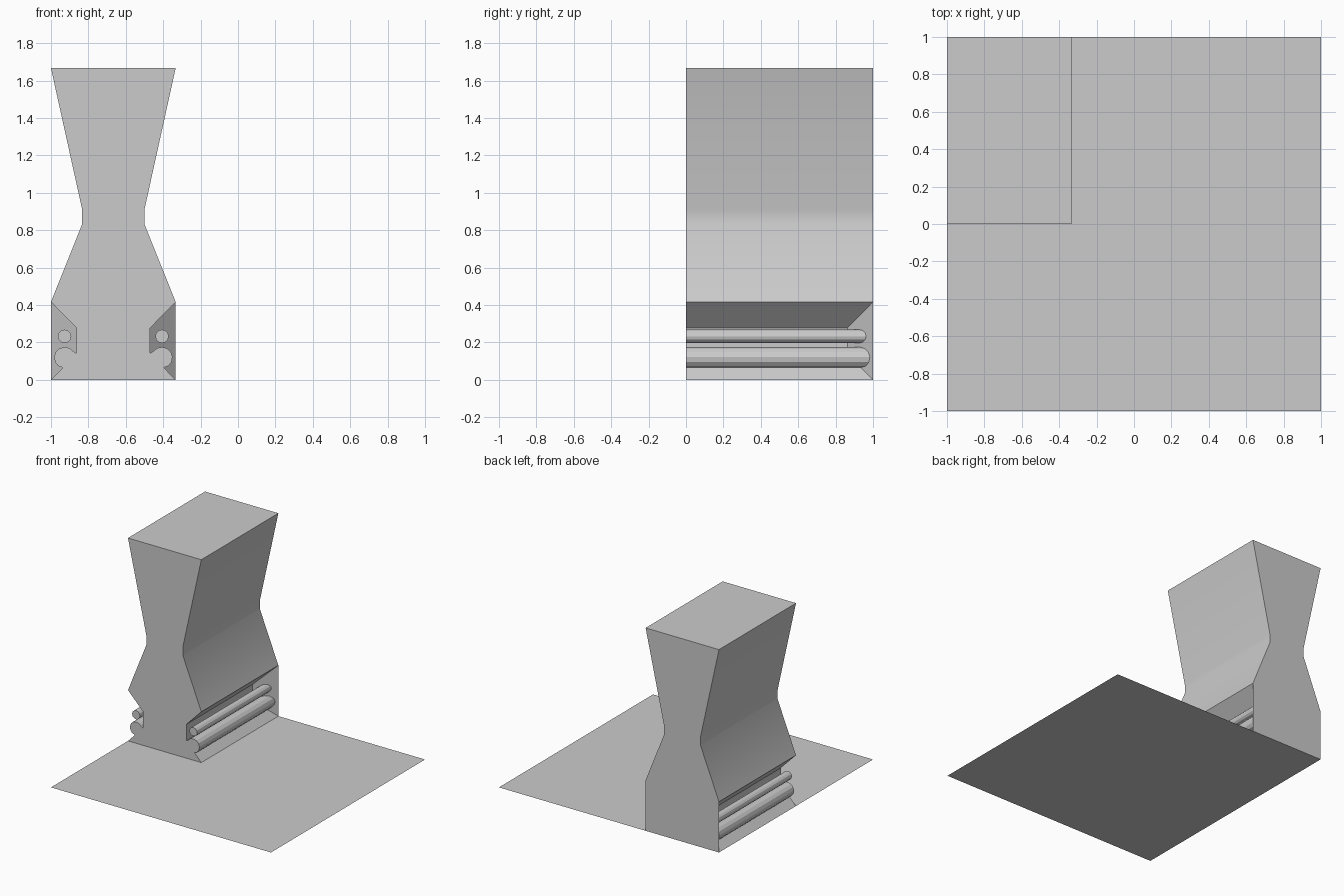
import bpy, bmesh
from math import sin, cos, radians

if "Cube" in bpy.data.objects:
    bpy.data.objects.remove(bpy.data.objects["Cube"])

CX, HALF = -2 / 3, 1 / 3          # tower centre line and half width


def point(side, d, y, z):
    """d is the depth measured inward from the tower's outer side."""
    return (CX + side * (HALF - d), y, z)


def arc(d, z, r, start, end, steps):
    angles = [radians(start + (end - start) * i / steps) for i in range(steps + 1)]
    return [(d + r * cos(a), z + r * sin(a)) for a in angles]


def finish(name, bm, angle=None):
    mesh = bpy.data.meshes.new(name)
    bm.to_mesh(mesh)
    bm.free()
    ob = bpy.data.objects.new(name, mesh)
    bpy.context.collection.objects.link(ob)
    if angle:
        bpy.ops.object.select_all(action='DESELECT')
        ob.select_set(True)
        bpy.context.view_layer.objects.active = ob
        bpy.ops.object.shade_smooth_by_angle(angle=radians(angle))
    return ob


# Floor plate
bm = bmesh.new()
bmesh.ops.create_grid(bm, x_segments=1, y_segments=1, size=1)
finish("floor_plate", bm)

# Half profile: base moulding (bead in a recess), then flared waist
bead = arc(0.074, 0.119, 0.057, -100, -325, 8)
mould = [(0, 0), (0.064, 0.066)] + bead[1:] + [(0.137, 0.142), (0.137, 0.277), (0, 0.417)]
waist = [(0.167, 0.833), (0.167, 0.91), (0, 1.667)]

# Tower: profile swept along y, moulding ends on a 45 degree mitre
bm = bmesh.new()
fronts, backs, walls = {}, {}, {}
n = len(mould)
for side in (-1, 1):
    prof = mould + waist
    fronts[side] = [bm.verts.new(point(side, d, 0, z)) for d, z in prof]
    backs[side] = [bm.verts.new(point(side, d, 1 - d if i < n else 1, z))
                   for i, (d, z) in enumerate(prof)]
    bm.faces.new(backs[side][:n])                       # mitre face
    walls[side] = [backs[side][0]] + backs[side][n - 1:]
front = fronts[1] + fronts[-1][::-1]
back = backs[1] + backs[-1][::-1]
bm.faces.new(front)
bm.faces.new(walls[1] + walls[-1][::-1])                # rear wall
for i in range(len(front)):
    j = (i + 1) % len(front)
    under = bm.faces.new((front[i], front[j], back[j], back[i]))
bmesh.ops.recalc_face_normals(bm, faces=bm.faces)
bmesh.ops.delete(bm, geom=[under], context='FACES_ONLY')  # rests on the floor
finish("tower", bm, 25)

# Free rods in the side recesses, mitred at the rear
for side, label in ((-1, "left"), (1, "right")):
    bm = bmesh.new()
    ring = arc(0.073, 0.233, 0.036, 0, 360, 12)[:-1]
    a = [bm.verts.new(point(side, d, 0, z)) for d, z in ring]
    b = [bm.verts.new(point(side, d, 1 - d, z)) for d, z in ring]
    bm.faces.new(a)
    bm.faces.new(b)
    for i in range(12):
        j = (i + 1) % 12
        bm.faces.new((a[i], a[j], b[j], b[i]))
    bmesh.ops.recalc_face_normals(bm, faces=bm.faces)
    finish("rod_" + label, bm)
